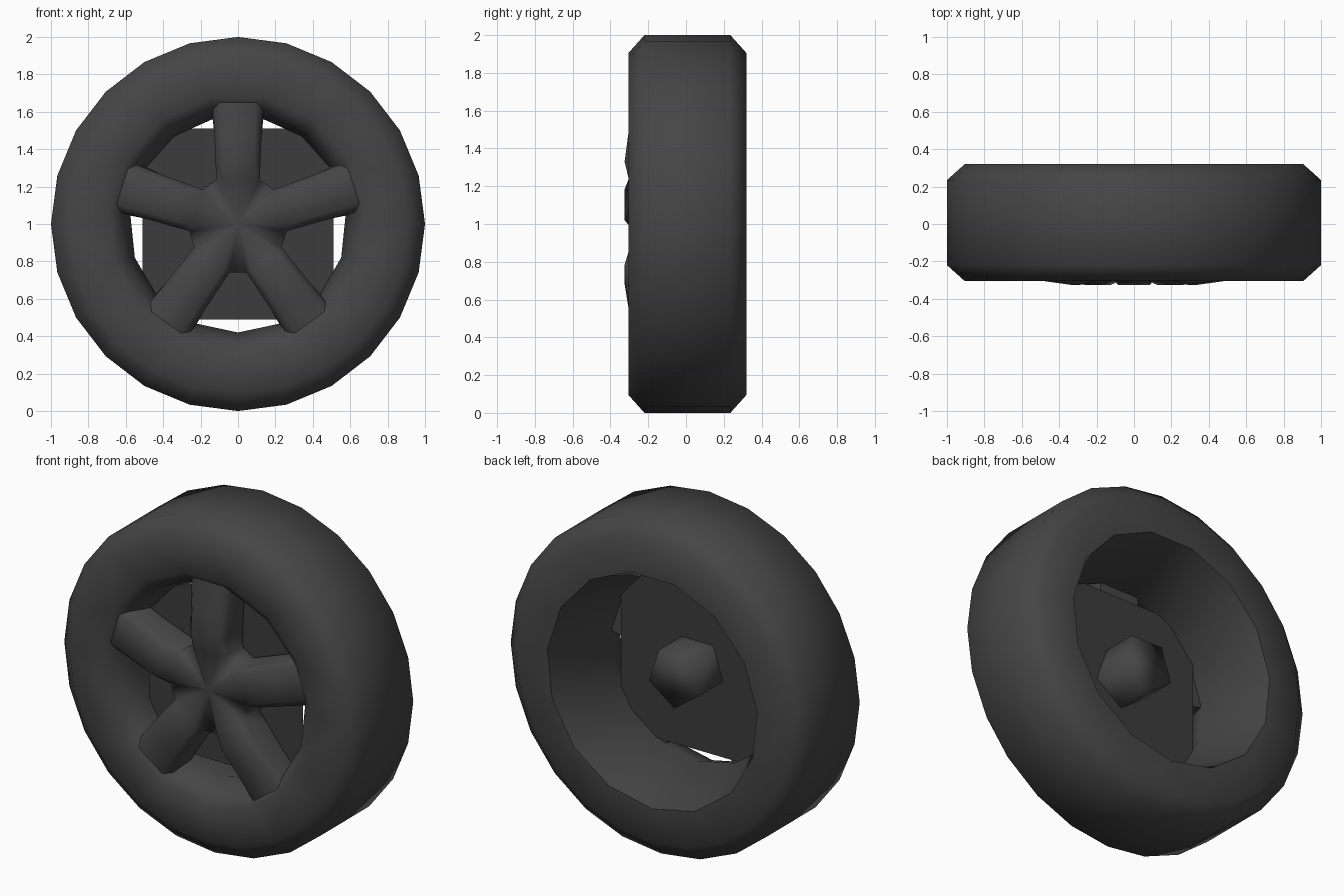
import bpy, bmesh, math
from math import radians, cos, sin

if "Cube" in bpy.data.objects:
    bpy.data.objects.remove(bpy.data.objects["Cube"])

def material(name, v):
    m = bpy.data.materials.new(name)
    m.diffuse_color = (v, v, v, 1)
    m.use_nodes = True
    m.node_tree.nodes["Principled BSDF"].inputs["Base Color"].default_value = m.diffuse_color
    return m

DARK = material("dark grey", 0.06)
PLATE = material("plate grey", 0.045)

def polar(r, deg, y, t=0.0):
    """Point at radius r and angle deg round the axle, shifted t sideways."""
    a = radians(deg)
    return (r * cos(a) - t * sin(a), y, 1 + r * sin(a) + t * cos(a))

def ring(bm, r, y, n, start=-90):
    return [bm.verts.new(polar(r, start + 360 * i / n, y)) for i in range(n)]

def stitch(bm, a, b):
    """Join two closed rings that start at the same angle, with any counts."""
    n, m = len(a), len(b)
    if n == m:
        for i in range(n):
            bm.faces.new((a[i], a[(i + 1) % n], b[(i + 1) % n], b[i]))
        return
    i = j = 0
    while i < n or j < m:
        if j >= m or (i < n and (i + 0.5) / n <= (j + 0.5) / m):
            bm.faces.new((a[i % n], a[(i + 1) % n], b[j % m]))
            i += 1
        else:
            bm.faces.new((a[i % n], b[(j + 1) % m], b[j % m]))
            j += 1

def finish(bm, name, mat, angle=60):
    bmesh.ops.recalc_face_normals(bm, faces=bm.faces)
    me = bpy.data.meshes.new(name)
    bm.to_mesh(me)
    bm.free()
    me.materials.append(mat)
    ob = bpy.data.objects.new(name, me)
    bpy.context.collection.objects.link(ob)
    bpy.ops.object.select_all(action='DESELECT')
    ob.select_set(True)
    bpy.context.view_layer.objects.active = ob
    bpy.ops.object.shade_smooth_by_angle(angle=radians(angle))
    return ob

# Tyre and rim barrel: 24-sided outside, 15-sided inside
bm = bmesh.new()
profile = [(0.905, -0.305, 24), (1.0, -0.22, 24), (1.0, 0.235, 24), (0.905, 0.32, 24),
           (0.70, 0.32, 15), (0.58, -0.12, 15), (0.625, -0.25, 15), (0.69, -0.305, 15)]
rings = [ring(bm, *p) for p in profile]
for k in range(len(rings)):
    stitch(bm, rings[k], rings[(k + 1) % len(rings)])
finish(bm, "tyre_and_rim", DARK)

# Five spokes and the dished hub
bm = bmesh.new()
stations = [(0.237, 0.116, -0.265, -0.303), (0.33, 0.120, -0.28, -0.325),
            (0.48, 0.126, -0.265, -0.305), (0.66, 0.137, -0.245, -0.283)]
centre = bm.verts.new((0, -0.29, 1))
back_centre = bm.verts.new((0, -0.125, 1))
rows = []
for s in range(5):
    ang = -54 + 72 * s
    spoke = []
    for r, w, ye, ym in stations:
        section = [(-w, -0.125), (-w, ye), (-0.72 * w, ym), (0.72 * w, ym), (w, ye), (w, -0.125)]
        spoke.append([bm.verts.new(polar(min(r, 0.575) if y == -0.125 else r, ang, y, t))
                      for t, y in section])
    for a, b in zip(spoke, spoke[1:]):
        for i in range(6):
            j = (i + 1) % 6
            bm.faces.new((a[i], a[j], b[j], b[i]))
    rows.append(spoke[0])
for s in range(5):
    a, b = rows[s], rows[(s + 1) % 5]
    for i in range(1, 4):
        bm.faces.new((a[i], a[i + 1], centre))
    bm.faces.new((a[4], b[1], centre))
    bm.faces.new((a[4], a[5], b[0], b[1]))
    bm.faces.new((a[5], b[0], back_centre))
    bm.faces.new((a[0], a[5], back_centre))
finish(bm, "spokes", DARK)

# Five-sided axle boss at the back
bm = bmesh.new()
front, back = ring(bm, 0.178, -0.13, 5), ring(bm, 0.178, 0.11, 5)
stitch(bm, front, back)
bm.faces.new(back)
finish(bm, "axle_boss", DARK, 95)

# Square backing plate behind the spokes
bm = bmesh.new()
h = 0.51
bm.faces.new([bm.verts.new((x * h, -0.11, 1 + z * h))
              for x, z in ((-1, -1), (1, -1), (1, 1), (-1, 1))])
finish(bm, "backing_plate", PLATE)
